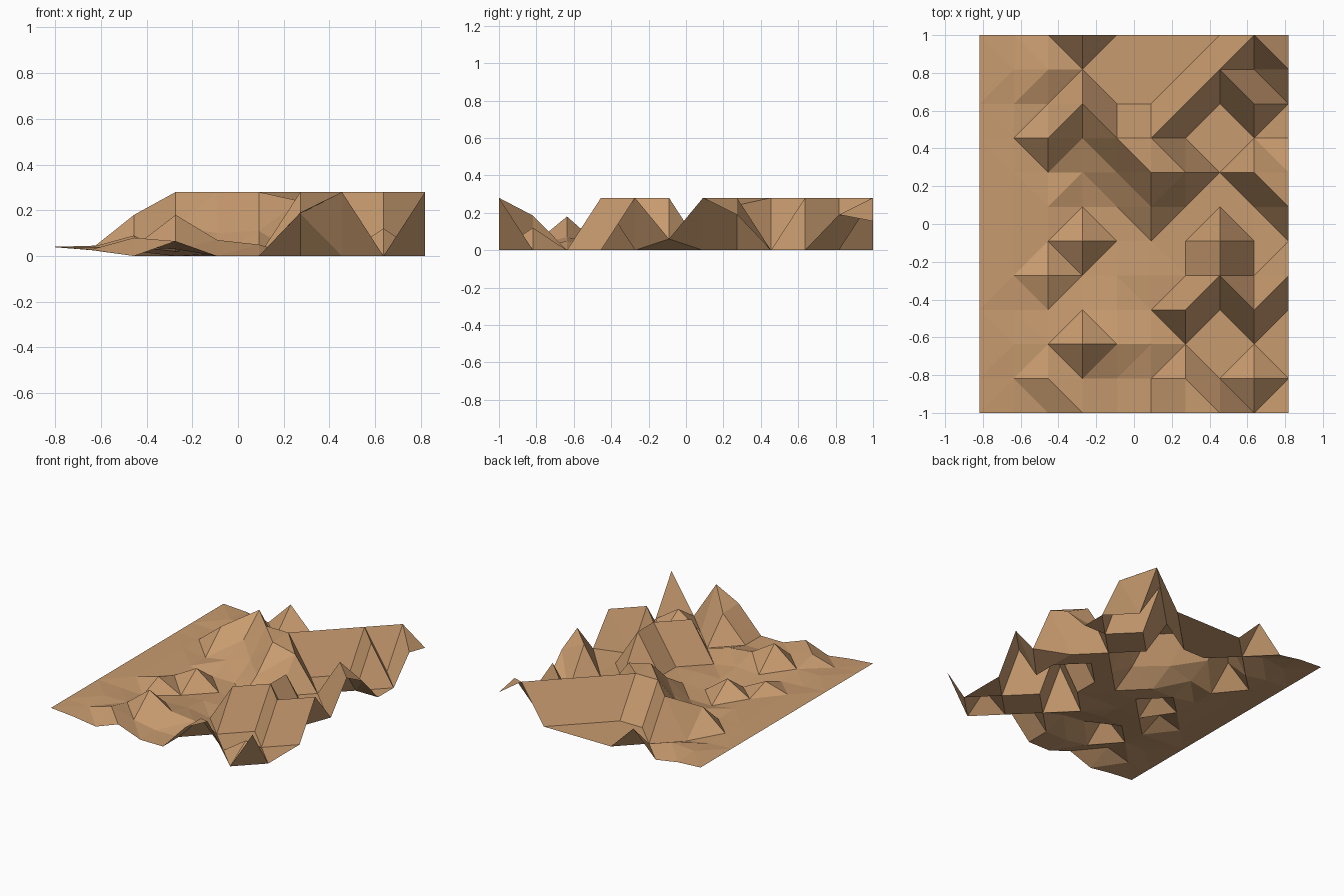
import bpy, bmesh

if "Cube" in bpy.data.objects:
    bpy.data.objects.remove(bpy.data.objects["Cube"])

# Terrain: 10 x 12 grid of heights in hundredths, ground-clamped and peak-clamped;
# rows run front to back, columns left to right
ROWS = [
    [4, 2.5, 0, 6.5, 0, 0, 19, 28, 0, 28],
    [4, 3, 8, 3, 0, 0, 18.5, 0, 12, 0],
    [4, 4, 4, 18, 7, 5, 0, 0, 0, 0],
    [4, 3, 2, 2, 3, 0, 28, 0, 28, 0],
    [4, 4, 9, 0, 1, 1, 0, 28, 0, 28],
    [4, 4, 3, 13, 0, 0, 0, 28, 0, 6],
    [4, 4, 3, 0, 0, 11, 0, 0, 0, 28],
    [4, 4, 2, 5, 10, 28, 24, 0, 28, 19],
    [4, 3.5, 18, 13, 28, 28, 0, 0, 0, 0],
    [4, 3, 0, 28, 0, 0, 28, 0, 28, 0],
    [4, 4.5, 6, 0, 0, 0, 0, 28, 0, 19],
    [4, 3, 0, 18, 0, 0, 0, 0, 28, 15.5],
]
STEP = 2 / 11

bm = bmesh.new()
grid = [[bm.verts.new(((i - 4.5) * STEP, (j - 5.5) * STEP, h / 100))
         for i, h in enumerate(row)] for j, row in enumerate(ROWS)]


def diagonal_cost(p, q):
    # shortest diagonal wins, ties go to the ridge
    return abs(p.co.z - q.co.z) - 0.001 * (p.co.z + q.co.z)


# Split every cell into two facets
for j in range(11):
    for i in range(9):
        a, b = grid[j][i], grid[j][i + 1]
        c, d = grid[j + 1][i + 1], grid[j + 1][i]
        if diagonal_cost(a, c) <= diagonal_cost(b, d):
            tris = ((a, b, c), (a, c, d))
        else:
            tris = ((a, b, d), (b, c, d))
        for t in tris:
            bm.faces.new(t)

mesh = bpy.data.meshes.new("terrain")
bm.to_mesh(mesh)
bm.free()

# Sandy brown ground
mat = bpy.data.materials.new("sandy_ground")
mat.diffuse_color = (0.58, 0.33, 0.16, 1)
mat.use_nodes = True
mat.node_tree.nodes["Principled BSDF"].inputs["Base Color"].default_value = mat.diffuse_color
mesh.materials.append(mat)

terrain = bpy.data.objects.new("terrain", mesh)
bpy.context.collection.objects.link(terrain)
